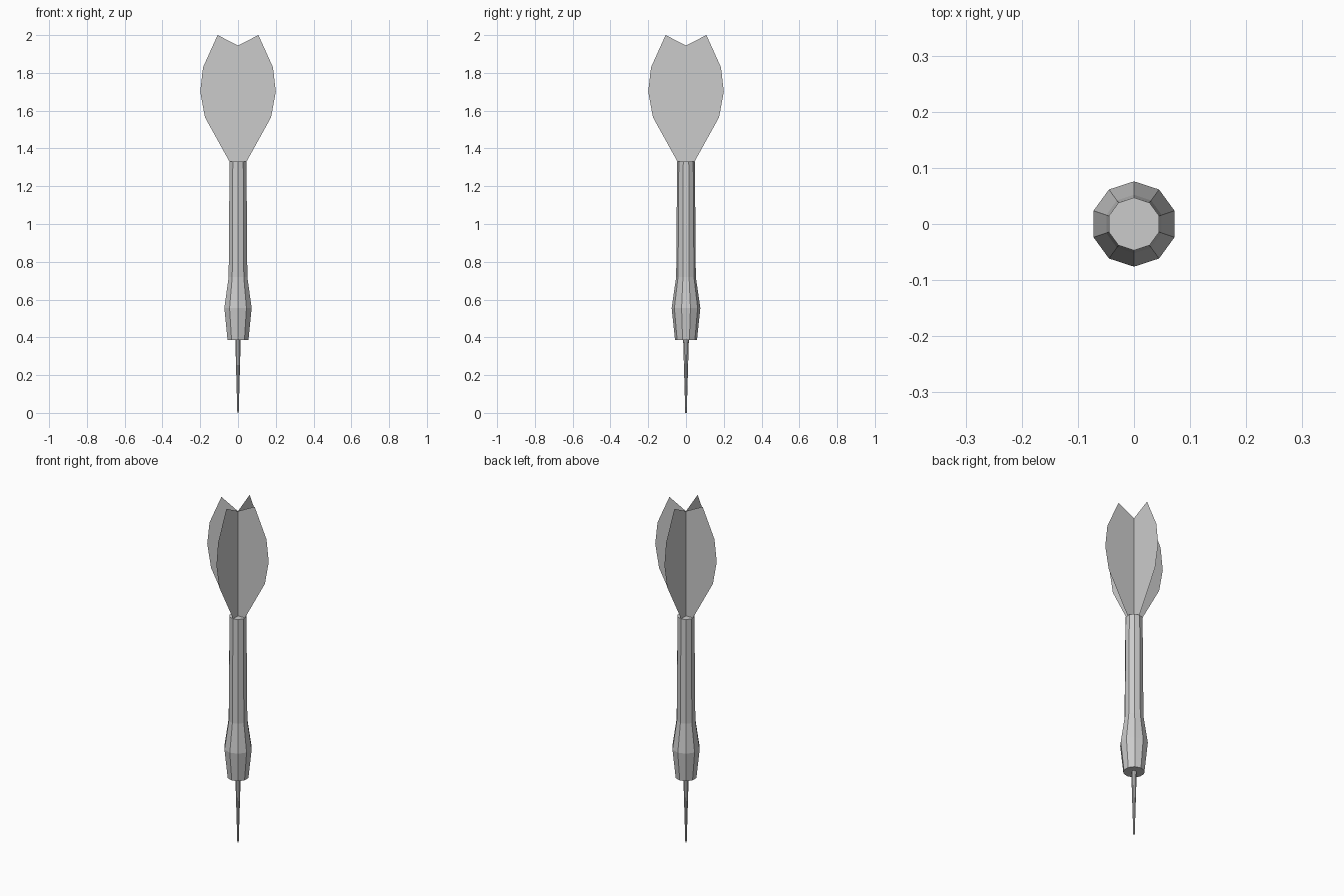
import bpy
import bmesh
from math import cos, sin, pi, radians
from mathutils import Matrix

cube = bpy.data.objects.get("Cube")
if cube:
    bpy.data.objects.remove(cube, do_unlink=True)

SIDES = 10

grey = bpy.data.materials.new("light_grey")
grey.use_nodes = True
grey.diffuse_color = (0.6, 0.6, 0.6, 1)
grey.node_tree.nodes["Principled BSDF"].inputs["Base Color"].default_value = (0.6, 0.6, 0.6, 1)


def finish(name, bm):
    mesh = bpy.data.meshes.new(name)
    bm.to_mesh(mesh)
    bm.free()
    mesh.materials.append(grey)
    obj = bpy.data.objects.new(name, mesh)
    bpy.context.collection.objects.link(obj)
    return obj


def lathe(name, profile):
    """Faceted, capped solid from (radius, height) pairs, bottom to top."""
    bm = bmesh.new()
    rings = []
    for r, z in profile:
        angles = [pi / 2 + 2 * pi * i / SIDES for i in range(SIDES)]
        rings.append([bm.verts.new((r * cos(a), r * sin(a), z)) for a in angles])
    for low, high in zip(rings, rings[1:]):
        for i in range(SIDES):
            j = (i + 1) % SIDES
            bm.faces.new((low[i], low[j], high[j], high[i]))
    bm.faces.new(rings[0][::-1])
    bm.faces.new(rings[-1])
    return finish(name, bm)


# Needle and barrel
lathe("needle_point", [(0.004, 0), (0.015, 0.385)])
lathe("barrel", [(0.058, 0.385), (0.076, 0.555), (0.052, 0.72), (0.047, 1.33)])

# Four paper-thin fins meeting on the axis
outline = [(0, 1.33), (0.045, 1.33), (0.175, 1.565), (0.2, 1.7),
           (0.185, 1.83), (0.108, 2.0), (0, 1.945)]
bm = bmesh.new()
for k in range(4):
    turn = Matrix.Rotation(radians(90 * k), 3, "Z")
    bm.faces.new([bm.verts.new(turn @ Matrix.Identity(3) @ bm.verts.new((x, 0, z)).co)
                  for x, z in outline])
loose = [v for v in bm.verts if not v.link_faces]
bmesh.ops.delete(bm, geom=loose, context="VERTS")
bmesh.ops.remove_doubles(bm, verts=bm.verts, dist=0.0001)
finish("flight_fins", bm)
